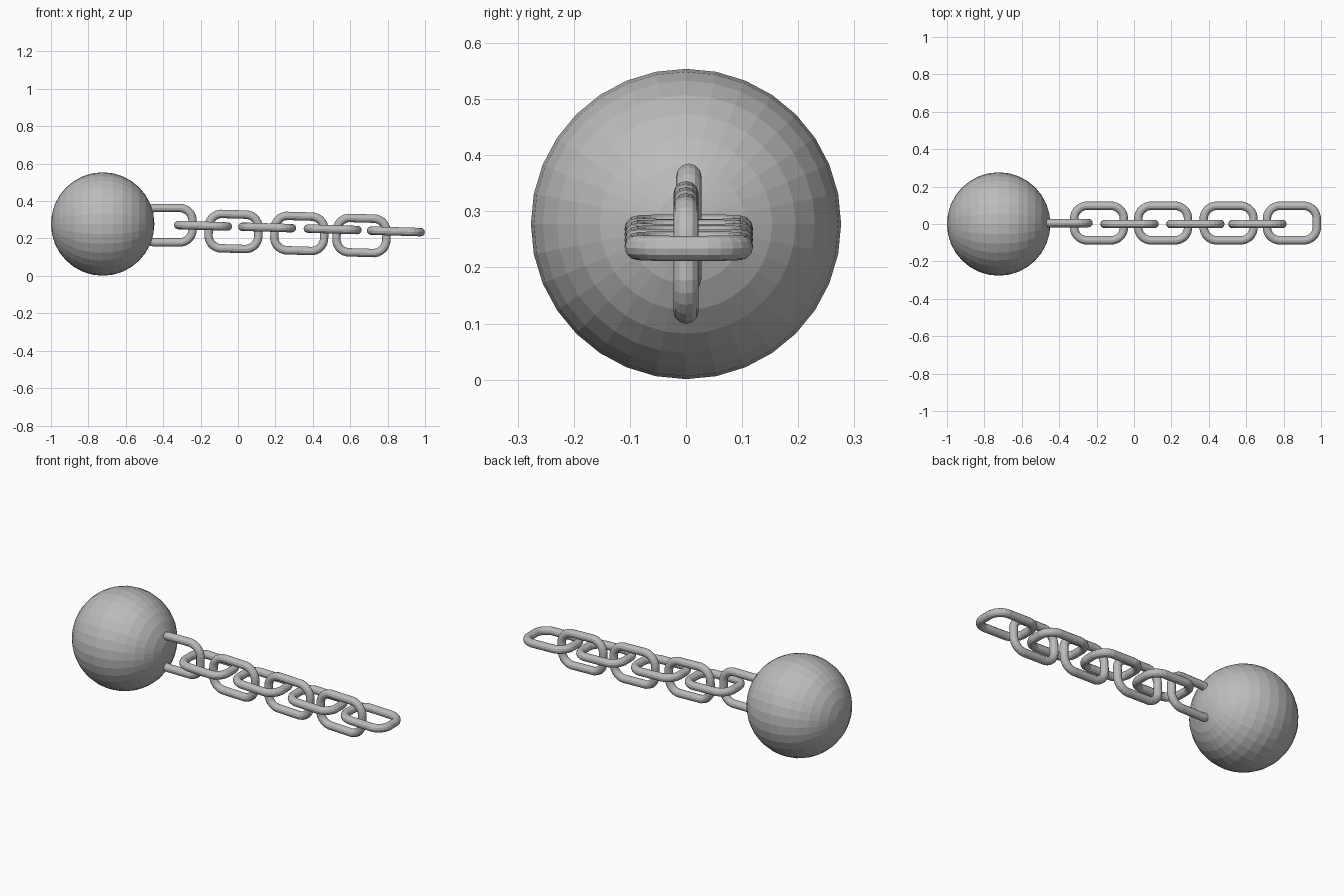
import bpy, math
from mathutils import Matrix

if "Cube" in bpy.data.objects:
    bpy.data.objects.remove(bpy.data.objects["Cube"])

iron = bpy.data.materials.new("iron_grey")
iron.diffuse_color = (0.5, 0.5, 0.5, 1)
iron.use_nodes = True
iron.node_tree.nodes["Principled BSDF"].inputs["Base Color"].default_value = iron.diffuse_color

TUBE = 0.0225          # link thickness radius
CORNER = 0.07          # centreline corner radius
HALF_LEN, HALF_WID = 0.156, 0.115
SEGS = 24


def make_link(name, x, y, z, tilt, upright):
    """Rounded link: a torus whose quadrants are pushed apart."""
    bpy.ops.mesh.primitive_torus_add(major_radius=CORNER, minor_radius=TUBE,
                                     major_segments=SEGS, minor_segments=12)
    ob = bpy.context.object
    ob.name = name
    me = ob.data
    me.transform(Matrix.Rotation(math.pi / SEGS, 4, 'Z'))
    dx = HALF_LEN - TUBE - CORNER
    dy = HALF_WID - TUBE - CORNER
    for v in me.vertices:
        v.co.x += math.copysign(dx, v.co.x)
        v.co.y += math.copysign(dy, v.co.y)
    m = Matrix.Rotation(tilt, 4, 'Y')
    if upright:
        m = m @ Matrix.Rotation(math.pi / 2, 4, 'X')
    me.transform(Matrix.Translation((x, y, z)) @ m)
    me.materials.append(iron)
    return ob


# Iron ball, poles along x
bpy.ops.mesh.primitive_uv_sphere_add(segments=32, ring_count=16, radius=0.2765)
ball = bpy.context.object
ball.name = "ball"
ball.data.transform(Matrix.Translation((-0.7235, 0, 0.2775))
                    @ Matrix.Rotation(math.pi / 2, 4, 'Y'))
ball.data.materials.append(iron)

# Anchor link half sunk into the ball
make_link("anchor_link", -0.376, 0.005, 0.271, 0.0, True)

# Upright links
for i, (x, z) in enumerate([(-0.024, 0.2375), (0.328, 0.227), (0.66, 0.216)]):
    make_link(f"upright_link_{i + 1}", x, 0.0, z, math.radians(1.7), True)

# Flat-lying links
for i, (x, z) in enumerate([(-0.187, 0.268), (0.156, 0.259),
                            (0.506, 0.249), (0.844, 0.238)]):
    make_link(f"flat_link_{i + 1}", x, 0.005, z, math.radians(1.7), False)
